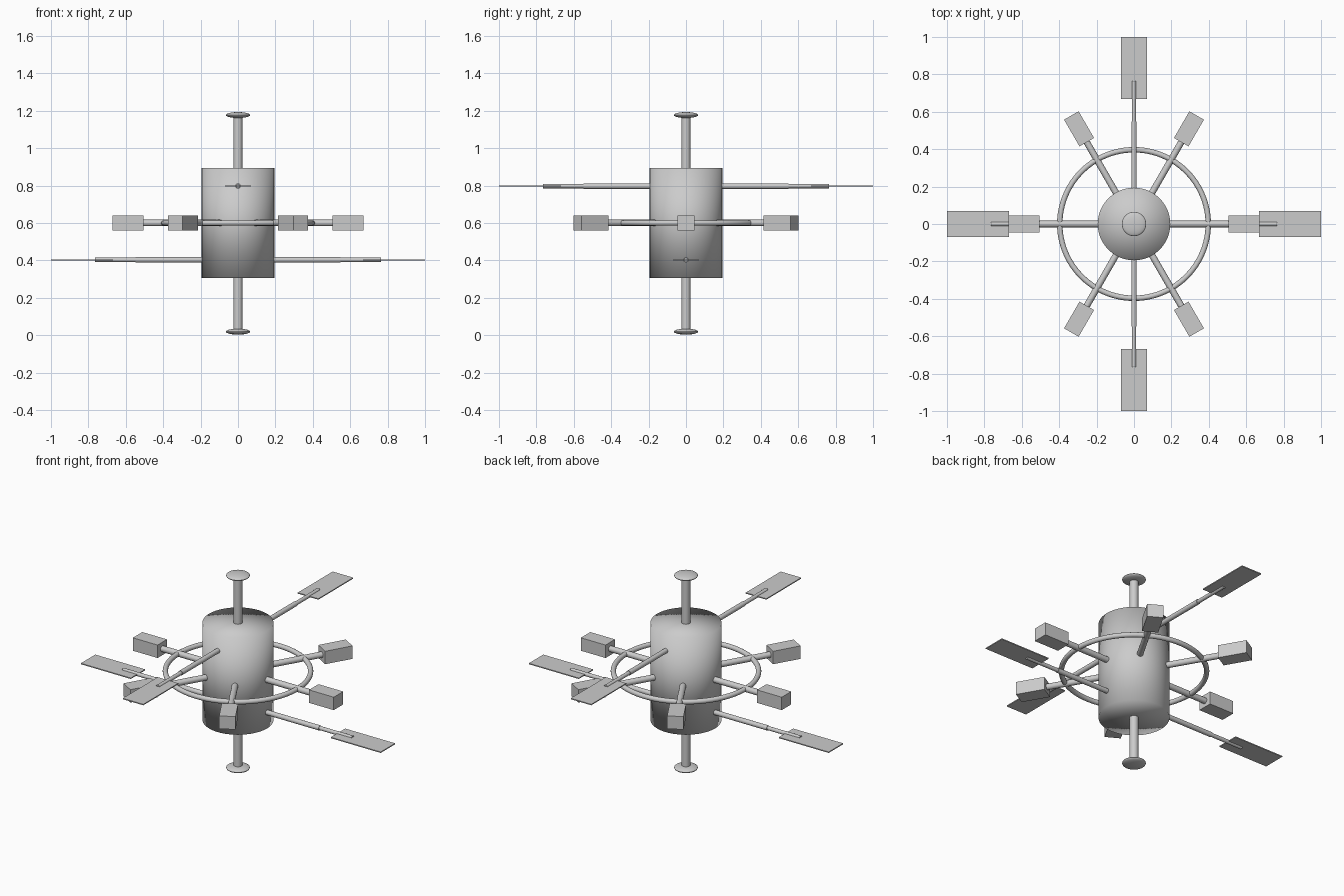
import bpy
from math import radians, pi
from mathutils import Matrix

if "Cube" in bpy.data.objects:
    bpy.data.objects.remove(bpy.data.objects["Cube"])

def smooth(ob, by_angle=True):
    if by_angle:
        bpy.ops.object.shade_smooth_by_angle(angle=radians(35))
    else:
        bpy.ops.object.shade_smooth()

def rod(name, r, x0, x1, z, ang):
    """Horizontal rod running outward from the axis at the given angle."""
    m = Matrix.Rotation(ang, 4, 'Z')
    bpy.ops.mesh.primitive_cylinder_add(
        vertices=24, radius=r, depth=x1 - x0,
        location=m @ Matrix.Translation(((x0 + x1) / 2, 0, z)).translation,
        rotation=(0, pi / 2, ang))
    bpy.context.object.name = name
    smooth(bpy.context.object)

def block(name, x0, x1, width, height, z, ang):
    """Box lying outward from the axis at the given angle."""
    m = Matrix.Rotation(ang, 4, 'Z')
    bpy.ops.mesh.primitive_cube_add(
        size=1, location=m @ Matrix.Translation(((x0 + x1) / 2, 0, z)).translation,
        rotation=(0, 0, ang))
    ob = bpy.context.object
    ob.name = name
    ob.scale = (x1 - x0, width, height)

# Central body, softly shaded across its caps
bpy.ops.mesh.primitive_cylinder_add(vertices=64, radius=0.194, depth=0.587,
                                    end_fill_type='TRIFAN', location=(0, 0, 0.6))
bpy.context.object.name = "body"
smooth(bpy.context.object, False)

# Docking masts with flattened end discs, above and below
for label, s in (("top", 1), ("bottom", -1)):
    bpy.ops.mesh.primitive_cylinder_add(vertices=32, radius=0.024, depth=0.32,
                                        location=(0, 0, 0.599 + s * 0.42))
    bpy.context.object.name = label + "_mast"
    smooth(bpy.context.object)
    bpy.ops.mesh.primitive_uv_sphere_add(segments=32, ring_count=16, radius=1,
                                         location=(0, 0, 0.598 + s * 0.579))
    disc = bpy.context.object
    disc.name = label + "_disc"
    disc.scale = (0.065, 0.065, 0.016)
    smooth(disc, False)

# Ring around the middle
bpy.ops.mesh.primitive_torus_add(major_segments=96, minor_segments=16,
                                 major_radius=0.397, minor_radius=0.0145,
                                 location=(0, 0, 0.6))
bpy.context.object.name = "ring"
smooth(bpy.context.object, False)

# Six spokes carrying box modules
for i in range(6):
    a = i * pi / 3
    rod("spoke", 0.0175, 0.15, 0.52, 0.6, a)
    block("module", 0.505, 0.67, 0.09, 0.078, 0.6, a)

# Panel booms: low pair along x, high pair along y
for i in range(4):
    a = i * pi / 2
    z = 0.797 if i % 2 else 0.403
    rod("boom_inner", 0.0145, 0.15, 0.547, z, a)
    rod("boom_outer", 0.0115, 0.54, 0.765, z, a)
    block("panel", 0.667, 1.0, 0.137, 0.006, z, a)
